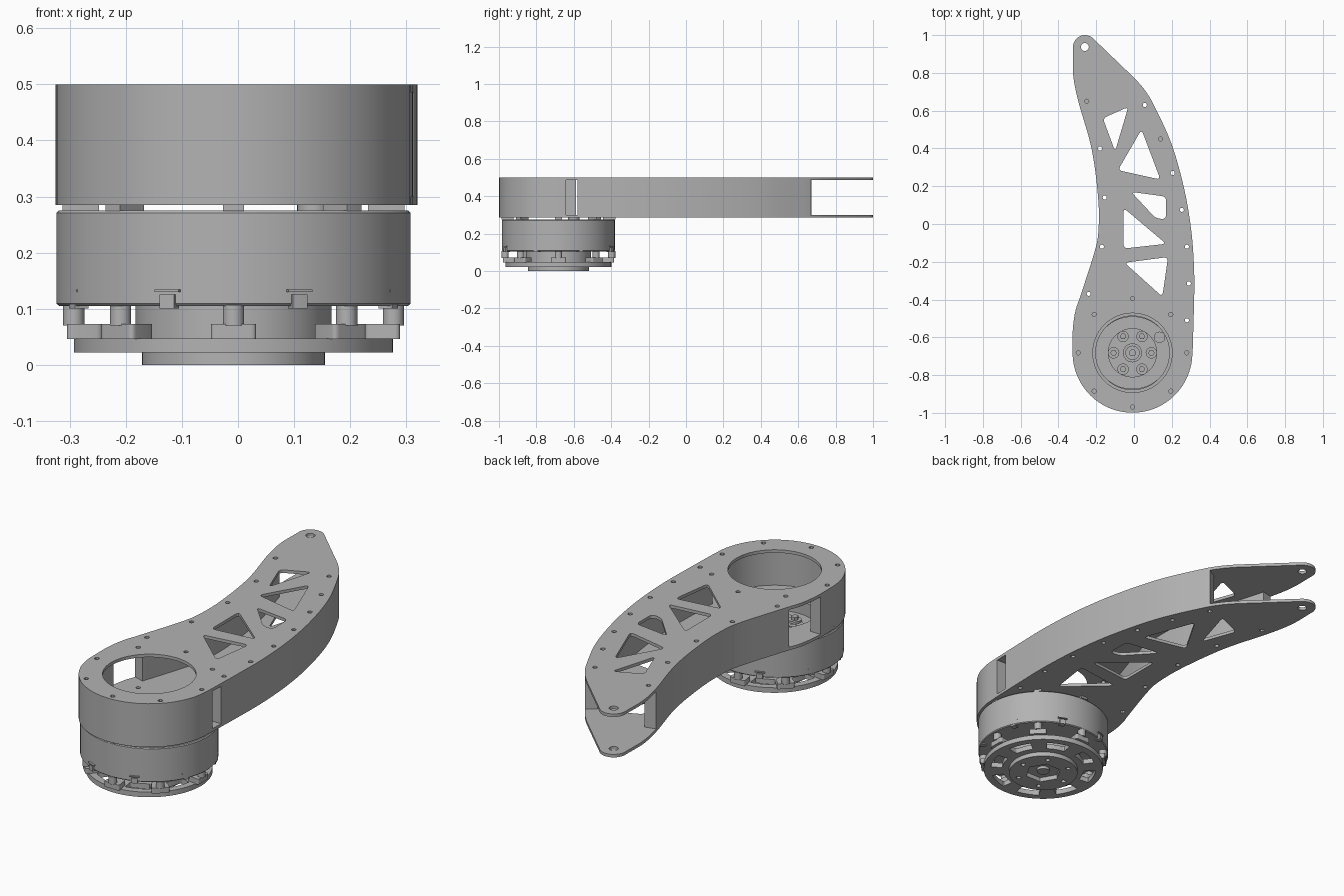
import bpy, bmesh, math
from math import sin, cos, pi
from mathutils import Vector

if "Cube" in bpy.data.objects:
    bpy.data.objects.remove(bpy.data.objects["Cube"])

metal = bpy.data.materials.new("grey metal")
metal.use_nodes = True
grey = (0.45, 0.45, 0.45, 1)
metal.diffuse_color = grey
metal.node_tree.nodes["Principled BSDF"].inputs["Base Color"].default_value = grey

CX, CY = -0.008, -0.682   # joint axis
RIM = 0.317


def finish(obj):
    obj.data.materials.clear()
    obj.data.materials.append(metal)
    bpy.ops.object.select_all(action='DESELECT')
    obj.select_set(True)
    bpy.context.view_layer.objects.active = obj
    bpy.ops.object.shade_smooth_by_angle(angle=math.radians(30))
    return obj


def circle(x, y, r, n=20, start=0.0):
    return [Vector((x + r * cos(start + 2 * pi * i / n), y + r * sin(start + 2 * pi * i / n)))
            for i in range(n)]


def polar(r, a):
    return Vector((CX + r * cos(a), CY + r * sin(a)))


def sheet(name, loops, z0, z1):
    """Flat part: first loop is the outline, the others are holes."""
    cu = bpy.data.curves.new(name, 'CURVE')
    cu.dimensions = '2D'
    cu.fill_mode = 'BOTH'
    cu.extrude = (z1 - z0) / 2
    for loop in loops:
        sp = cu.splines.new('POLY')
        sp.points.add(len(loop) - 1)
        for p, v in zip(sp.points, loop):
            p.co = (v[0], v[1], 0, 1)
        sp.use_cyclic_u = True
    obj = bpy.data.objects.new(name, cu)
    bpy.context.collection.objects.link(obj)
    obj.location.z = (z0 + z1) / 2
    bpy.ops.object.select_all(action='DESELECT')
    obj.select_set(True)
    bpy.context.view_layer.objects.active = obj
    bpy.ops.object.convert(target='MESH')
    return finish(bpy.context.view_layer.objects.active)


def lathe(name, profile, x=CX, y=CY, n=64, sx=1, sy=1):
    bm = bmesh.new()
    rings = [[bm.verts.new((x + r * sx * cos(2 * pi * i / n), y + r * sy * sin(2 * pi * i / n), z))
              for i in range(n)] for r, z in profile]
    for a, b in zip(rings, rings[1:]):
        for i in range(n):
            j = (i + 1) % n
            bm.faces.new((a[i], a[j], b[j], b[i]))
    bmesh.ops.remove_doubles(bm, verts=bm.verts, dist=1e-5)
    bmesh.ops.recalc_face_normals(bm, faces=bm.faces)
    me = bpy.data.meshes.new(name)
    bm.to_mesh(me)
    bm.free()
    obj = bpy.data.objects.new(name, me)
    bpy.context.collection.objects.link(obj)
    return finish(obj)


def rod(name, p, r, z0, z1, n=20):
    return lathe(name, [(0, z0), (r, z0), (r, z1), (0, z1)], p[0], p[1], n)


def arc_pad(r0, r1, a, half, n=8):
    """Ring segment centred on angle a."""
    angs = [a - half + 2 * half * i / n for i in range(n + 1)]
    return [polar(r1, t) for t in angs] + [polar(r0, t) for t in reversed(angs)]


def smooth_path(pts, n=12):
    pts = [Vector(p) for p in pts]
    ext = [2 * pts[0] - pts[1]] + pts + [2 * pts[-1] - pts[-2]]
    out = []
    for a, b, c, d in zip(ext, ext[1:], ext[2:], ext[3:]):
        for i in range(n):
            t = i / n
            out.append(0.5 * (2 * b + (c - a) * t + (2 * a - 5 * b + 4 * c - d) * t * t
                              + (3 * b - a - 3 * c + d) * t ** 3))
    return out + [pts[-1]]


def rounded(pts, d=0.025, n=6):
    out = []
    pts = [Vector(p) for p in pts]
    for i, p in enumerate(pts):
        a = p + (pts[i - 1] - p).normalized() * d
        b = p + (pts[(i + 1) % len(pts)] - p).normalized() * d
        out += [a * (1 - t) ** 2 + p * 2 * t * (1 - t) + b * t * t
                for t in [k / n for k in range(n + 1)]]
    return out


def resample(pts, step=0.01):
    out = []
    for a, b in zip(pts, pts[1:]):
        k = max(1, math.ceil((b - a).length / step))
        out += [a.lerp(b, i / k) for i in range(k)]
    return out + [pts[-1]]


# Arm outline, counter-clockwise from the tip
tip = [Vector((-0.26 + 0.063 * cos(t), 0.937 + 0.063 * sin(t)))
       for t in [math.radians(45 + 135 * i / 12) for i in range(13)]]
left = smooth_path([(-.323, .92), (-.322, .79), (-.295, .65), (-.225, .40), (-.19, .14), (-.188, -.03),
                    (-.207, -.14), (-.28, -.37), (-.31, -.46), (-.324, -.56), (-.325, -.67)])
rim = [polar(RIM, pi + pi * i / 48) for i in range(49)]
right = smooth_path([(.311, -.66), (.317, -.45), (.319, -.27), (.305, -.05), (.267, .18),
                     (.2, .42), (.11, .62), (.06, .705), (.01, .765)])
outline = tip + left + rim + right

# Openings shared by both plates
bolts = [Vector(p) for p in [
    (-.25, .65), (-.18, .40), (-.155, .14), (-.17, -.12), (-.24, -.37),
    (.057, .63), (.14, .45), (.205, .27), (.253, .075), (.28, -.12), (.29, -.315), (.28, -.51)]]
bolts += [polar(0.287, k * pi / 4) for k in range(8)]
bolt_holes = [circle(p.x, p.y, 0.011, 12) for p in bolts]
windows = [rounded(w) for w in [
    [(-.165, .56), (-.03, .62), (-.1, .385)],
    [(.04, .5), (.14, .235), (-.085, .285)],
    [(-.015, .17), (.17, .145), (.17, .025), (.115, .03)],
    [(-.055, .085), (.17, -.105), (-.055, -.13)],
    [(-.05, -.205), (.18, -.175), (.15, -.385)]]]
openings = bolt_holes + windows + [circle(-.26, .937, .021)]
sheet("top_plate", [outline] + openings + [circle(CX, CY, .21, 64)], .485, .5)
sheet("bottom_plate", [outline] + openings + [circle(CX, CY, .195, 64)], .285, .3)


# Side walls between the plates
def wall(name, path, thick=0.055):
    inner = []
    for i, p in enumerate(path):
        t = (path[min(i + 1, len(path) - 1)] - path[max(i - 1, 0)]).normalized()
        inner.append(p + Vector((-t.y, t.x)) * thick)
    holes = [h for h, b in zip(bolt_holes, bolts)
             if b.y < 0.64 and 0.018 < min((b - p).length for p in path) < 0.045]
    sheet(name, [path + inner[::-1]] + holes, .3, .485)


fine_left, fine_right = resample(left), resample(right)
wall("left_side_wall_of_arm", [p for p in fine_right if -.58 < p.y < .665])
wall("right_side_wall_of_arm", [p for p in fine_left if -.4 < p.y < .665])
wall("joint_wall", [p for p in fine_left if p.y < -.58] + rim[1:-1]
     + [p for p in fine_right if p.y < -.64])

# Motor housing, open at the top
lathe("motor_housing", [(0, .105), (.305, .105), (.309, .109), (.309, .271), (.305, .275),
                        (.195, .275), (.195, .21), (0, .21)], n=72, sx=1.02, sy=.975)
lathe("motor_hub", [(0, .21), (.13, .21), (.13, .225), (.05, .225), (.05, .25), (.035, .25),
                    (.035, .235), (.018, .235), (.018, .25), (0, .25)])
for k in range(6):
    p = polar(.1, k * pi / 3)
    rod("hub_bolt", p, .03, .22, .235)
    rod("hub_bolt_head", p, .017, .235, .25, 6)
rod("guide_post", (.135, -.6), .03, .21, .29)

# Parts repeated around the motor
for k in range(8):
    a = k * pi / 4
    sheet("mounting_tab", [arc_pad(.24, .305, a, .06)], .274, .286)
    rod("standoff", polar(.285, a), .019, .07, .107)
    sheet("standoff_lug", [rounded(arc_pad(.235, .3, a, .14, 1), .012)], .046, .073)
    b = a + pi / 8
    sheet("clip_stem", [arc_pad(.285, .312, b, .045)], .1, .125)
    sheet("clip_bar", [arc_pad(.29, .313, b, .075)], .13, .134)

# Output stage below the motor
lathe("output_core", [(0, .046), (.175, .046), (.175, .107), (0, .107)])
slots = [rounded(arc_pad(.195, .25, k * pi / 4 + pi / 8, .23), .006, 3) for k in range(8)]
sheet("output_disc", [circle(CX, CY, .284, 72)] + slots, .022, .047)
flange_holes = [circle(*polar(.125, k * pi / 3), .012, 12) for k in range(6)]
sheet("output_flange", [circle(CX, CY, .163, 64), circle(CX, CY, .085, 6)] + flange_holes, 0, .023)
rod("output_shaft", (CX, CY), .03, .008, .03)
